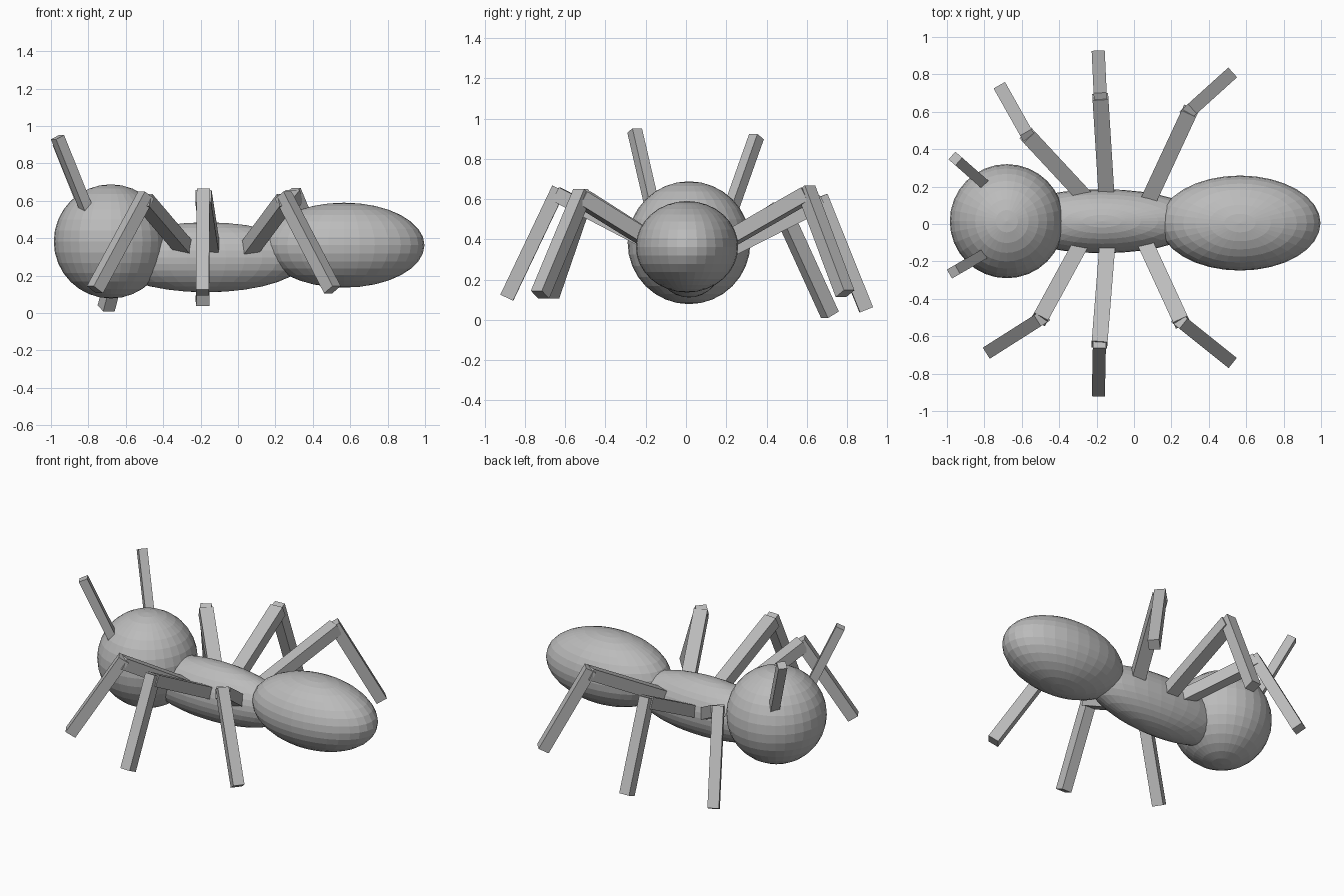
import bpy
from mathutils import Vector, Matrix

if "Cube" in bpy.data.objects:
    bpy.data.objects.remove(bpy.data.objects["Cube"])

gray = bpy.data.materials.new("plain gray")
gray.diffuse_color = (0.5, 0.5, 0.5, 1)
gray.use_nodes = True
gray.node_tree.nodes["Principled BSDF"].inputs["Base Color"].default_value = gray.diffuse_color


def ball(name, centre, radii):
    """Faceted ellipsoid body segment."""
    bpy.ops.mesh.primitive_uv_sphere_add(segments=32, ring_count=16, radius=1, location=centre)
    ob = bpy.context.object
    ob.name = name
    ob.scale = radii
    ob.data.materials.append(gray)


def beam(name, start, end, width, height):
    """Square bar between two points, its width kept horizontal."""
    a, b = Vector(start), Vector(end)
    along = (b - a).normalized()
    side = along.cross(Vector((0, 0, 1))).normalized()
    up = side.cross(along)
    bpy.ops.mesh.primitive_cube_add(size=1)
    ob = bpy.context.object
    ob.name = name
    rot = Matrix((along, side, up)).transposed().to_4x4()
    size = Matrix.Diagonal(((b - a).length, width, height, 1))
    ob.matrix_world = Matrix.Translation((a + b) / 2) @ rot @ size
    ob.data.materials.append(gray)


# Body segments
ball("head", (-0.68, 0.015, 0.383), (0.305, 0.305, 0.305))
ball("thorax", (-0.17, 0.015, 0.298), (0.54, 0.171, 0.187))
ball("abdomen", (0.567, 0.005, 0.363), (0.43, 0.254, 0.227))

# Legs: root, knee, foot (the body leans slightly, so the sides differ)
legs = {
    "front_leg_right": ((-0.27, -0.08, 0.33), (-0.505, -0.51, 0.605), (-0.765, -0.675, 0.125)),
    "middle_leg_right": ((-0.14, -0.08, 0.33), (-0.185, -0.645, 0.625), (-0.19, -0.89, 0.11)),
    "back_leg_right": ((0.05, -0.08, 0.33), (0.255, -0.525, 0.605), (0.505, -0.725, 0.125)),
    "front_leg_left": ((-0.24, 0.12, 0.31), (-0.57, 0.475, 0.55), (-0.705, 0.715, 0.025)),
    "middle_leg_left": ((-0.145, 0.12, 0.3), (-0.18, 0.68, 0.585), (-0.19, 0.895, 0.05)),
    "back_leg_left": ((0.065, 0.1, 0.335), (0.3, 0.605, 0.625), (0.505, 0.79, 0.13)),
}
for name, (root, knee, foot) in legs.items():
    beam(name + "_upper", root, knee, 0.085, 0.075)
    # shin starts slightly above the knee so the joint closes
    top = Vector(knee) + (Vector(knee) - Vector(foot)).normalized() * 0.03
    beam(name + "_lower", top, foot, 0.07, 0.07)

# Antennae
beam("antenna_right", (-0.80, -0.16, 0.53), (-0.965, -0.255, 0.94), 0.055, 0.055)
beam("antenna_left", (-0.79, 0.205, 0.50), (-0.955, 0.35, 0.91), 0.055, 0.055)
